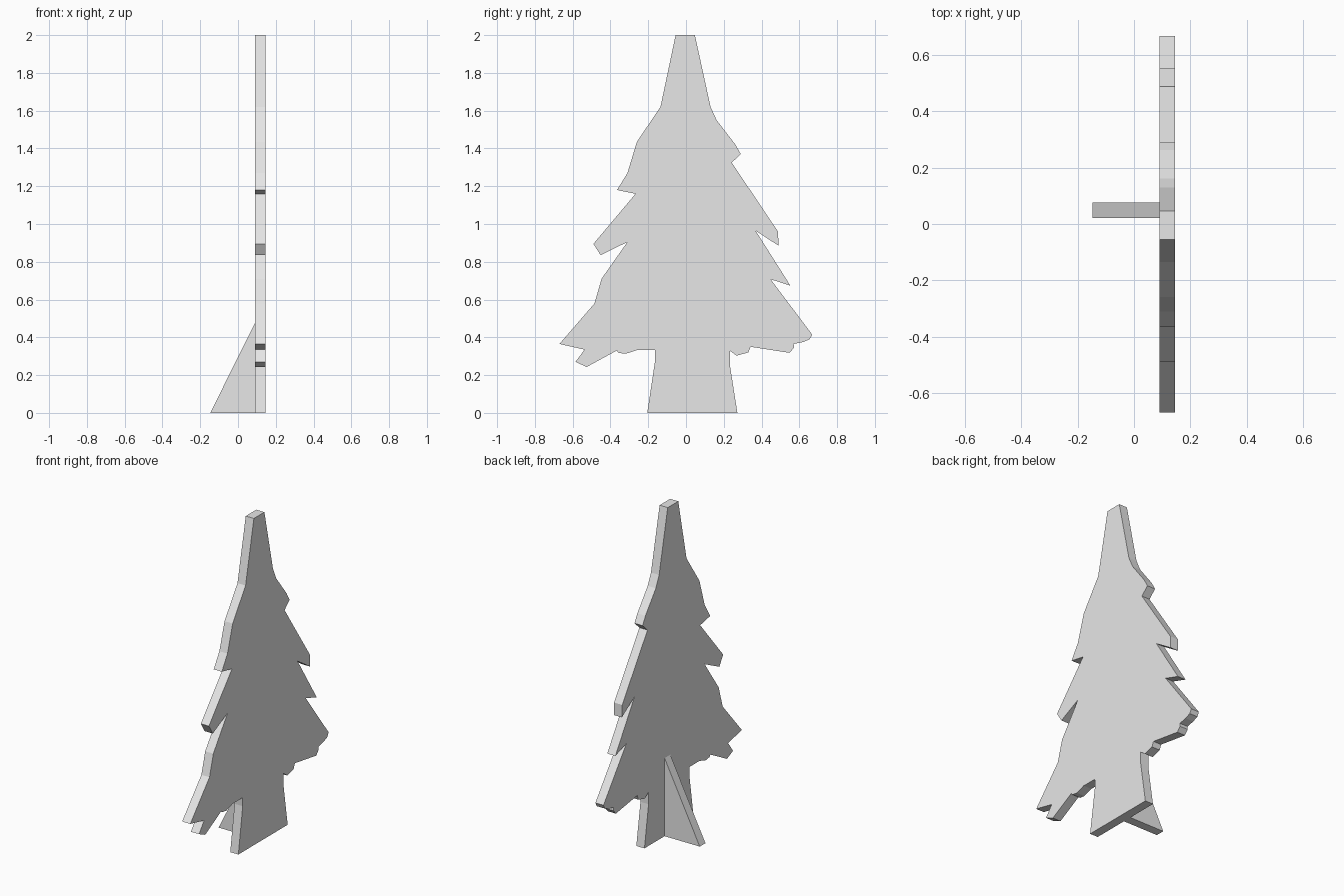
import bpy
import bmesh
from mathutils import Vector

# Remove the default object
default_cube = bpy.data.objects.get("Cube")
if default_cube:
    bpy.data.objects.remove(default_cube, do_unlink=True)

# Single plain grey
grey = bpy.data.materials.new("plain_grey")
grey.use_nodes = True
grey.diffuse_color = (0.8, 0.8, 0.8, 1.0)
shader = next(node for node in grey.node_tree.nodes if node.type == "BSDF_PRINCIPLED")
shader.inputs["Base Color"].default_value = grey.diffuse_color


def cut_board(name, outline, thickness_vector):
    """Make a flat board: fill an outline, then extrude it by the vector."""
    mesh = bpy.data.meshes.new(name)
    bm = bmesh.new()
    face = bm.faces.new([bm.verts.new(point) for point in outline])
    extruded = bmesh.ops.extrude_face_region(bm, geom=[face])
    moved = [item for item in extruded["geom"] if isinstance(item, bmesh.types.BMVert)]
    bmesh.ops.translate(bm, verts=moved, vec=Vector(thickness_vector))
    bmesh.ops.recalc_face_normals(bm, faces=bm.faces)
    bm.to_mesh(mesh)
    bm.free()
    mesh.materials.append(grey)
    board = bpy.data.objects.new(name, mesh)
    bpy.context.collection.objects.link(board)
    return board


board_thickness = 0.055
board_inner_x = 0.091

# Ragged branches on the front edge, from tip down to the trunk foot
front_edge = [
    (-.055, 2), (-.135, 1.62), (-.26, 1.435), (-.31, 1.27), (-.365, 1.18),
    (-.267, 1.16), (-.49, .895), (-.452, .835), (-.31, .905), (-.447, .71),
    (-.484, .58), (-.67, .365), (-.537, .335), (-.585, .27), (-.526, .243),
    (-.367, .33), (-.357, .318), (-.32, .313), (-.26, .332), (-.165, .332),
    (-.163, .28), (-.205, 0),
]

# Ragged branches on the back edge, from trunk foot up to the tip
back_edge = [
    (.272, 0), (.232, .255), (.232, .33), (.268, .303), (.33, .32),
    (.342, .35), (.548, .318), (.572, .345), (.57, .365), (.62, .375),
    (.655, .39), (.668, .415), (.447, .708), (.553, .673), (.368, .965),
    (.49, .885), (.487, .96), (.242, 1.325), (.29, 1.37), (.262, 1.42),
    (.162, 1.55), (.13, 1.62), (.047, 2),
]

# Tree silhouette board
cut_board(
    "tree_board",
    [(board_inner_x, y, z) for y, z in front_edge + back_edge],
    (board_thickness, 0, 0),
)

# Triangular brace that props the board up
brace_profile = [(-.147, 0), (board_inner_x, 0), (board_inner_x, .478)]
cut_board(
    "support_brace",
    [(x, .022, z) for x, z in brace_profile],
    (0, board_thickness, 0),
)
